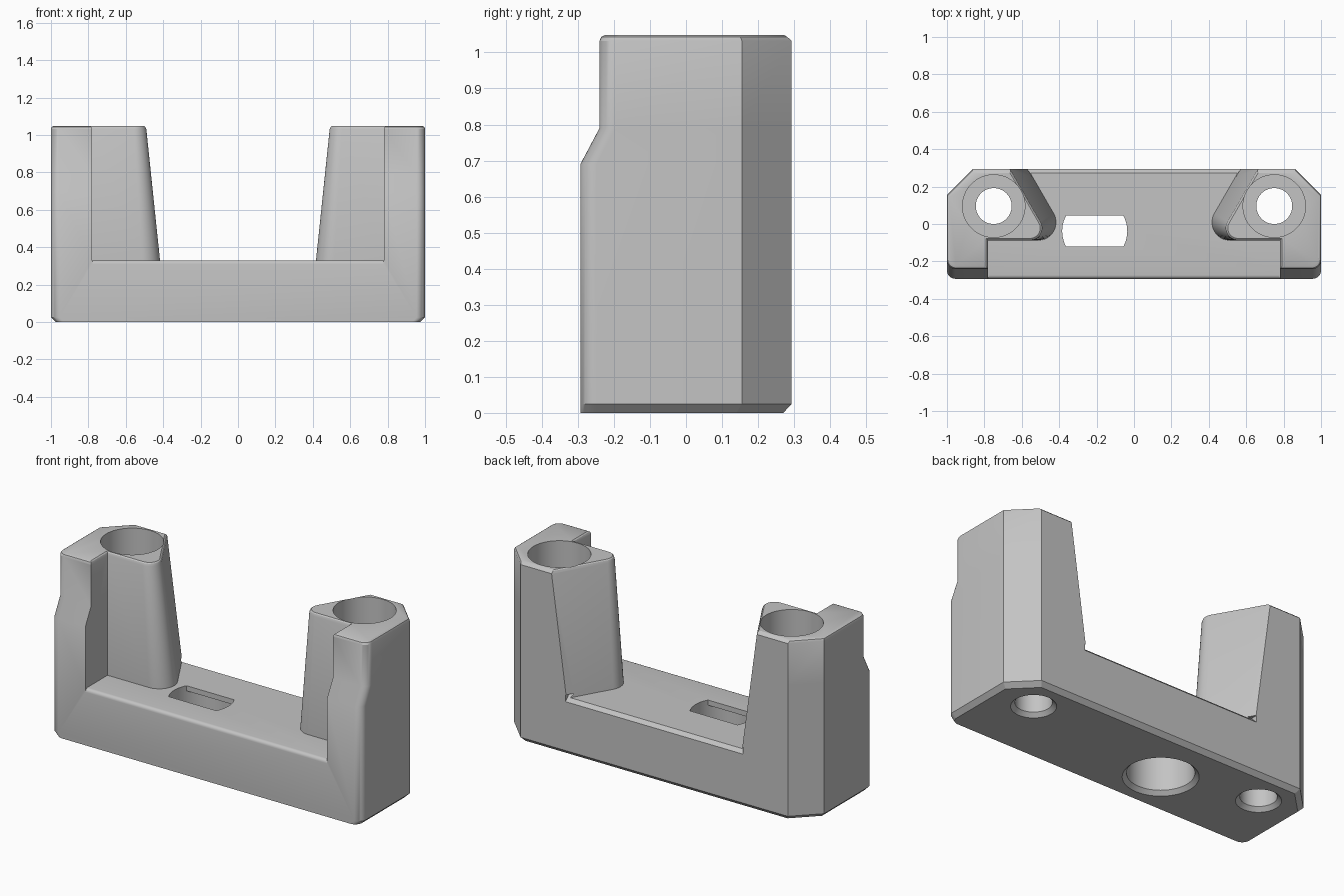
import bpy
import bmesh
from math import sin, cos, radians, sqrt, asin, pi
from mathutils import Vector

default = bpy.data.objects.get("Cube")
if default:
    bpy.data.objects.remove(default, do_unlink=True)

grey = bpy.data.materials.new("plain_grey")
grey.use_nodes = True
colour = (0.55, 0.55, 0.55, 1)
grey.diffuse_color = colour
grey.node_tree.nodes["Principled BSDF"].inputs["Base Color"].default_value = colour


def loft(name, rings):
    """Closed solid through matching rings of (x, y, z) points."""
    bm = bmesh.new()
    loops = [[bm.verts.new(p) for p in ring] for ring in rings]
    n = len(loops[0])
    for low, high in zip(loops, loops[1:]):
        for i in range(n):
            j = (i + 1) % n
            bm.faces.new((low[i], low[j], high[j], high[i]))
    bm.faces.new(loops[0][::-1])
    bm.faces.new(loops[-1])
    bmesh.ops.recalc_face_normals(bm, faces=bm.faces)
    mesh = bpy.data.meshes.new(name)
    bm.to_mesh(mesh)
    bm.free()
    mesh.materials.append(grey)
    ob = bpy.data.objects.new(name, mesh)
    bpy.context.collection.objects.link(ob)
    return ob


def arc(cx, cy, r, start, end, steps):
    angles = [radians(start + (end - start) * i / steps) for i in range(steps + 1)]
    return [(cx + r * cos(a), cy + r * sin(a)) for a in angles]


def mirrored(half, z):
    """Full ring from its +x half."""
    return [(x, y, z) for x, y in half] + [(-x, y, z) for x, y in reversed(half)]


def lathe(name, x, y, profile, sides=64):
    return loft(name, [[(px, py, z) for px, py in arc(x, y, r, 0, 360 - 360 / sides, sides - 1)]
                       for r, z in profile])


# Outer block: rounded front corners, bevelled back corners, stepped front
def block_ring(z, side, front, back, corner):
    r = 0.045
    half = arc(side - r, front + r, r, 270, 360, 8)
    half += [(side, back - corner), (side - corner, back)]
    return mirrored(half, z)


body = loft("bracket_body", [
    block_ring(0, 0.975, -0.293, 0.27, 0.13),
    block_ring(0.025, 1, -0.293, 0.293, 0.138),
    block_ring(0.69, 1, -0.293, 0.293, 0.138),
    block_ring(0.79, 1, -0.24, 0.293, 0.138),
    block_ring(1.032, 1, -0.24, 0.293, 0.138),
    block_ring(1.043, 0.996, -0.235, 0.281, 0.13),
    block_ring(1.048, 0.988, -0.225, 0.273, 0.13)])


# Space between the two drafted towers, flared to soften their top rims
def gap_ring(z, cx, cy, r, arm):
    half = [(arm, -0.5), (arm, cy - r)] + arc(cx, cy, r, 270, 150, 16)
    x, y = half[-1]
    half.append((x + (0.4 - y) * 0.57735, 0.4))
    return mirrored(half, z)


cutters = [loft("tower_gap", [
    gap_ring(0.33, 0.514, 0.009, 0.097, 0.78),
    gap_ring(1.03, 0.556, -0.022, 0.066, 0.78),
    gap_ring(1.043, 0.556, -0.022, 0.061, 0.785),
    gap_ring(1.055, 0.556, -0.022, 0.046, 0.8)])]


# Softened front lip and bevelled back lip of the base
def lip(name, profile, half_width):
    return loft(name, [[(x, y, z) for y, z in profile] for x in (-half_width, half_width)])


cutters.append(lip("front_lip_cut",
                   [(-0.32, 0.31), (-0.293, 0.31)] + arc(-0.273, 0.31, 0.02, 160, 90, 4)
                   + [(-0.273, 0.35), (-0.32, 0.35)], 0.779))
cutters.append(lip("back_lip_cut", [(0.253, 0.35), (0.313, 0.29), (0.313, 0.35)], 0.572))

# Counterbored bolt holes through both towers
for side in (-1, 1):
    cutters.append(lathe("bolt_hole", side * 0.75, 0.096, [
        (0.14, -0.022), (0.096, 0.022), (0.096, 0.25), (0.167, 0.25), (0.167, 1.1)]))

# Round pocket below, opening through a slot with curved ends
px, py, pr, hs = -0.21, -0.038, 0.175, 0.083
cutters.append(lathe("round_pocket", px, py, [(0.219, -0.022), (pr, 0.022), (pr, 0.3)]))
t = asin(hs / pr) * 180 / pi
slot = arc(px, py, pr - 0.001, -t, t, 10) + arc(px, py, pr - 0.001, 180 - t, 180 + t, 10)
cutters.append(loft("slot", [[(x, y, z) for x, y in slot] for z in (0.27, 0.4)]))

for cutter in cutters:
    cutter.hide_render = True
    mod = body.modifiers.new(cutter.name, "BOOLEAN")
    mod.operation = "DIFFERENCE"
    mod.solver = "EXACT"
    mod.object = cutter

# Bake the cuts and remove the cutters
bpy.context.view_layer.update()
graph = bpy.context.evaluated_depsgraph_get()
result = bpy.data.meshes.new_from_object(body.evaluated_get(graph))
body.modifiers.clear()
body.data = result
for cutter in cutters:
    bpy.data.objects.remove(cutter, do_unlink=True)

bpy.ops.object.select_all(action="DESELECT")
body.select_set(True)
bpy.context.view_layer.objects.active = body
bpy.ops.object.shade_smooth_by_angle(angle=radians(28))
